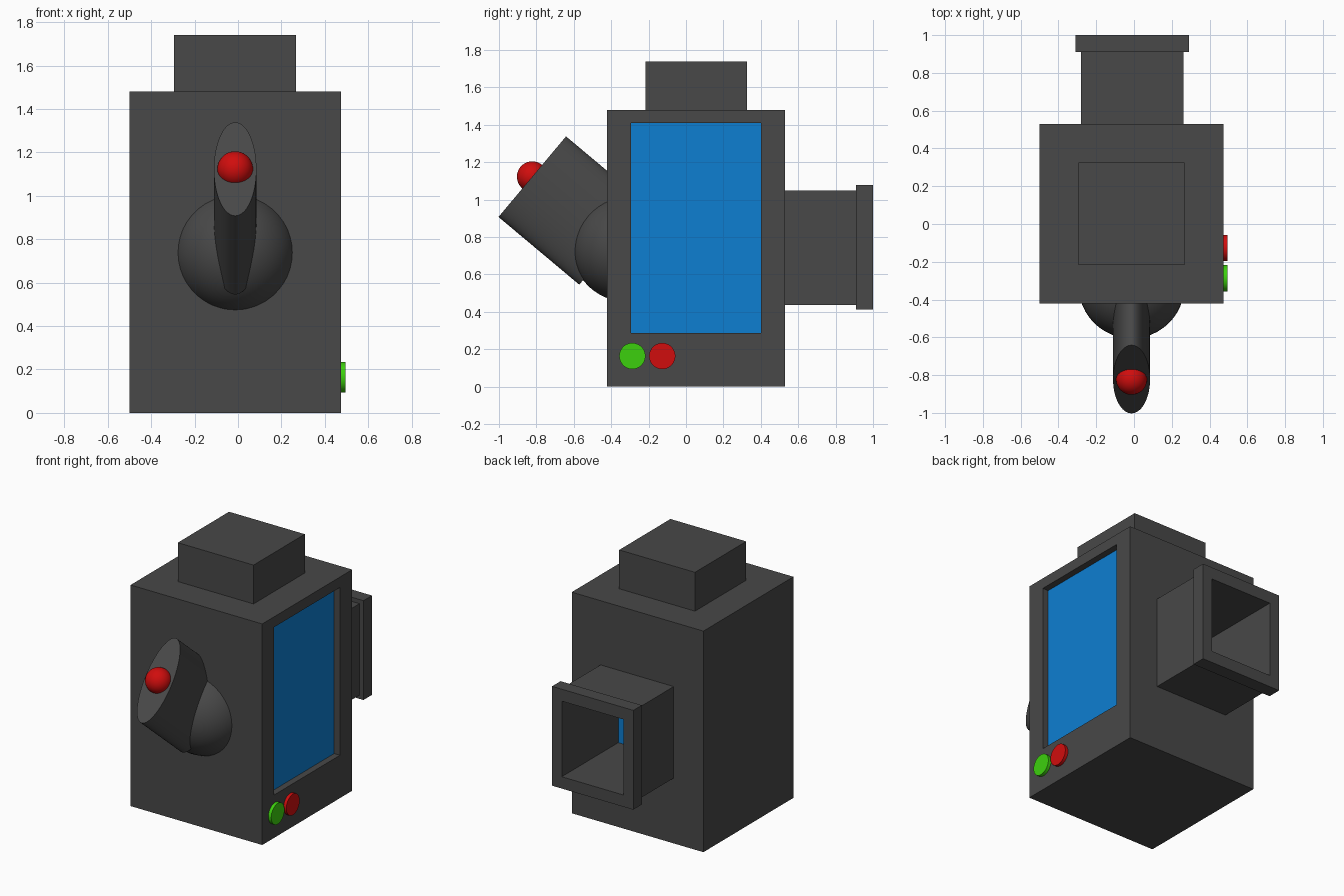
import bpy, math
from mathutils import Matrix, Vector

if "Cube" in bpy.data.objects:
    bpy.data.objects.remove(bpy.data.objects["Cube"])


def material(name, rgb):
    m = bpy.data.materials.new(name)
    m.diffuse_color = (*rgb, 1)
    m.use_nodes = True
    m.node_tree.nodes["Principled BSDF"].inputs["Base Color"].default_value = m.diffuse_color
    return m


GREY = material("dark_grey", (0.065, 0.065, 0.065))
BLUE = material("screen_blue", (0.004, 0.21, 0.64))
RED = material("red", (0.63, 0.004, 0.004))
GREEN = material("green", (0.046, 0.63, 0.004))


def finish(name, mat, smooth=False):
    ob = bpy.context.object
    ob.name = ob.data.name = name
    if mat:
        ob.data.materials.append(mat)
    if smooth:
        bpy.ops.object.shade_smooth_by_angle(angle=math.radians(35))
    return ob


def box(name, x, y, z, mat=None):
    """Box from (min, max) pairs on each axis."""
    bpy.ops.mesh.primitive_cube_add(size=1)
    ob = finish(name, mat)
    centre = [(a + b) / 2 for a, b in (x, y, z)]
    size = [b - a for a, b in (x, y, z)]
    ob.data.transform(Matrix.Translation(centre) @ Matrix.Diagonal((*size, 1)))
    return ob


def cut(ob, cutter):
    mod = ob.modifiers.new("cut", "BOOLEAN")
    mod.operation = "DIFFERENCE"
    mod.solver = "EXACT"
    mod.object = cutter
    bpy.context.view_layer.objects.active = ob
    bpy.ops.object.modifier_apply(modifier=mod.name)


def ball(name, loc, r, mat):
    bpy.ops.mesh.primitive_uv_sphere_add(segments=48, ring_count=24, radius=r, location=loc)
    return finish(name, mat, True)


# Main housing, top block, rear duct and its flange
body = box("body", (-0.5, 0.475), (-0.422, 0.53), (0, 1.48), GREY)
box("top_block", (-0.294, 0.267), (-0.217, 0.325), (1.48, 1.74), GREY)
duct = box("rear_duct", (-0.28, 0.262), (0.53, 0.91), (0.437, 1.05), GREY)
flange = box("duct_flange", (-0.31, 0.292), (0.91, 1.0), (0.413, 1.078), GREY)

# Hollow duct running into the body, and the shallow screen recess
tunnel = box("duct_cutter", (-0.237, 0.22), (0.40, 1.2), (0.492, 0.998))
recess = box("recess_cutter", (0.43, 0.6), (-0.295, 0.40), (0.287, 1.41))
for part in (body, duct, flange):
    cut(part, tunnel)
cut(body, recess)
for c in (tunnel, recess):
    bpy.data.objects.remove(c, do_unlink=True)

# Blue screen block filling the housing behind the recess and duct
box("screen", (-0.4, 0.432), (-0.295, 0.402), (0.287, 1.41), BLUE)

# Round side buttons
for name, y, mat in (("green_button", -0.287, GREEN), ("red_button", -0.127, RED)):
    bpy.ops.mesh.primitive_cylinder_add(vertices=48, radius=0.07, depth=0.06,
                                        location=(0.466, y, 0.164),
                                        rotation=(0, math.pi / 2, 0))
    finish(name, mat, True)

# Front dome with a slanted flattened barrel
ball("front_dome", (-0.013, -0.325, 0.738), 0.281, GREY)
tip = Vector((-0.013, -0.822, 1.123))
root = Vector((-0.013, -0.390, 0.761))
axis = (tip - root).normalized()
side = Vector((1, 0, 0))
bpy.ops.mesh.primitive_cylinder_add(vertices=64, radius=1, depth=(tip - root).length)
barrel = finish("barrel", GREY)
frame = Matrix((side, axis.cross(side), axis)).transposed().to_4x4()
barrel.data.transform(Matrix.Translation((tip + root) / 2) @ frame
                      @ Matrix.Diagonal((0.098, 0.281, 1, 1)))
bpy.ops.object.shade_smooth_by_angle(angle=math.radians(35))

# Red light on the barrel tip
ball("barrel_light", tip, 0.082, RED)
